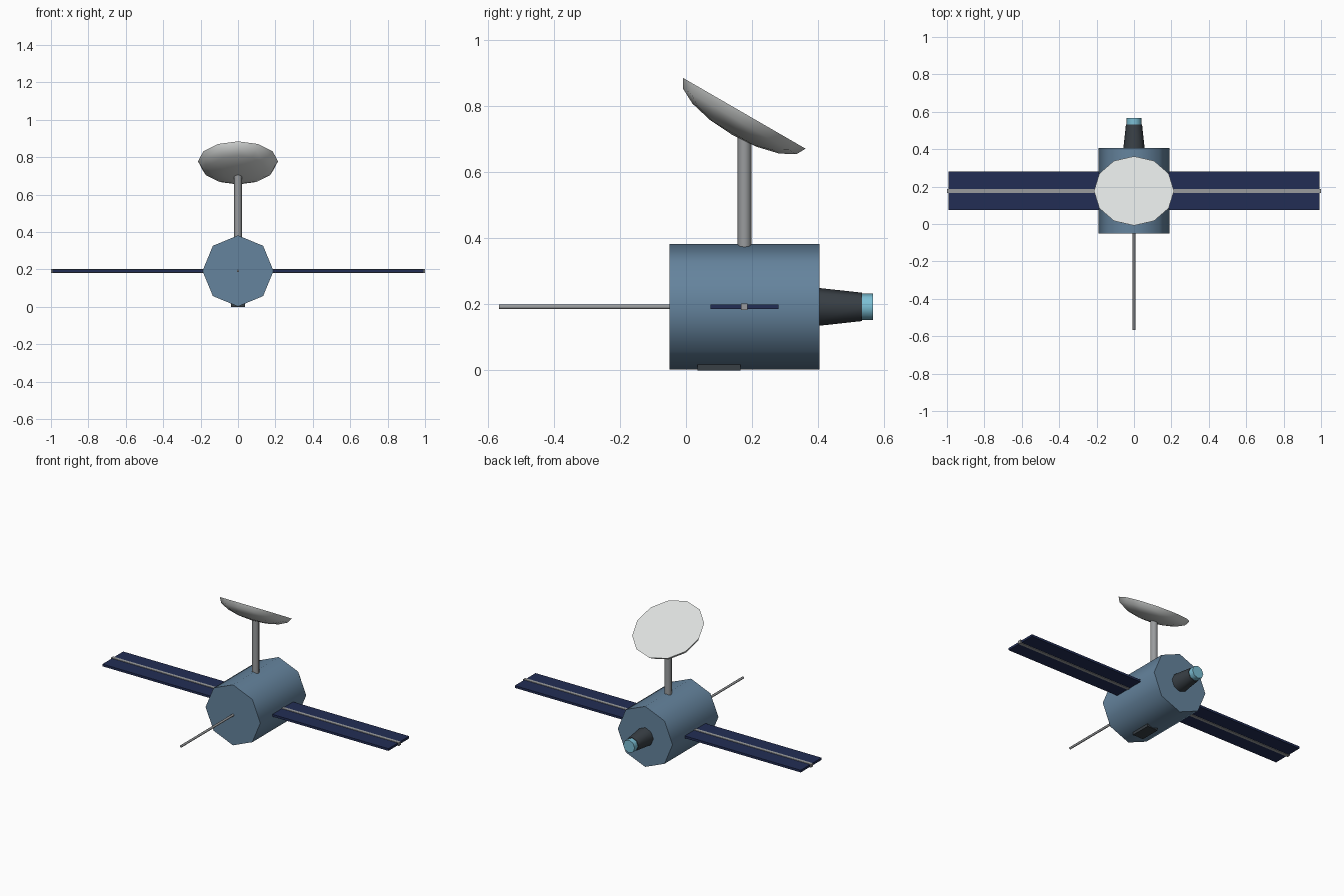
import bpy
import bmesh
from math import radians
from mathutils import Matrix

cube = bpy.data.objects.get("Cube")
if cube:
    bpy.data.objects.remove(cube, do_unlink=True)


def material(name, r, g, b):
    mat = bpy.data.materials.new(name)
    mat.use_nodes = True
    mat.diffuse_color = (r, g, b, 1)
    mat.node_tree.nodes["Principled BSDF"].inputs["Base Color"].default_value = (r, g, b, 1)
    return mat


steel_blue = material("steel blue", 0.13, 0.23, 0.34)
navy = material("navy", 0.016, 0.027, 0.09)
grey = material("metal grey", 0.32, 0.33, 0.34)
pale = material("pale grey", 0.72, 0.74, 0.73)
charcoal = material("charcoal", 0.04, 0.05, 0.06)
cyan = material("light cyan", 0.20, 0.52, 0.66)

AXIS_Z = 0.192   # height of the body axis
MAST_Y = 0.177   # line of the mast and the wings


def finish(obj, name, mat):
    obj.name = name
    obj.data.name = name
    obj.data.materials.append(mat)
    return obj


def smooth():
    bpy.ops.object.shade_smooth_by_angle(angle=radians(60))


def tube_y(name, mat, y0, y1, r0, r1, sides=8):
    """Tapered tube along the body axis, from y0 to y1."""
    bpy.ops.mesh.primitive_cone_add(
        vertices=sides, radius1=r0, radius2=r1, depth=y1 - y0,
        location=(0, (y0 + y1) / 2, AXIS_Z), rotation=(radians(-90), 0, 0))
    smooth()
    return finish(bpy.context.object, name, mat)


def box(name, mat, low, high):
    mesh = bpy.data.meshes.new(name)
    bm = bmesh.new()
    bmesh.ops.create_cube(bm, size=1)
    for v in bm.verts:
        v.co = [h if c > 0 else l for c, l, h in zip(v.co, low, high)]
    bm.to_mesh(mesh)
    bm.free()
    obj = bpy.data.objects.new(name, mesh)
    bpy.context.collection.objects.link(obj)
    return finish(obj, name, mat)


# Body, front antenna and rear thruster
tube_y("body", steel_blue, -0.05, 0.405, 0.19, 0.19)
tube_y("front_antenna", grey, -0.566, -0.04, 0.007, 0.007)
tube_y("thruster", charcoal, 0.405, 0.533, 0.057, 0.043)
tube_y("thruster_tip", cyan, 0.533, 0.566, 0.04, 0.04)

# Hatch under the body
box("belly_hatch", charcoal, (-0.037, 0.035, 0), (0.037, 0.165, 0.018))

# Solar wings on a shared spar
for side, x0, x1 in (("left", 0.185, 0.993), ("right", -0.993, -0.185)):
    box(side + "_solar_panel", navy,
        (x0, MAST_Y - 0.103, AXIS_Z - 0.007), (x1, MAST_Y + 0.103, AXIS_Z + 0.007))
box("wing_spar", grey, (-1, MAST_Y - 0.01, AXIS_Z - 0.01), (1, MAST_Y + 0.01, AXIS_Z + 0.01))

# Mast
bpy.ops.mesh.primitive_cylinder_add(vertices=8, radius=0.021, depth=0.36,
                                    location=(0, MAST_Y, 0.545))
smooth()
finish(bpy.context.object, "mast", grey)

# Dish: lower half of a flattened sphere, closed flat and tilted back
bm = bmesh.new()
bmesh.ops.create_uvsphere(bm, u_segments=12, v_segments=8, radius=0.214)
bmesh.ops.delete(bm, geom=[v for v in bm.verts if v.co.z > 0.001], context="VERTS")
bmesh.ops.contextual_create(bm, geom=[e for e in bm.edges if e.is_boundary])
bm.transform(Matrix.Diagonal((1, 1, 0.35, 1)))
bmesh.ops.recalc_face_normals(bm, faces=bm.faces)
dish_mesh = bpy.data.meshes.new("dish")
bm.to_mesh(dish_mesh)
bm.free()
dish = bpy.data.objects.new("dish", dish_mesh)
bpy.context.collection.objects.link(dish)
dish.location = (0, MAST_Y, 0.778)
dish.rotation_euler = (radians(-30), 0, 0)
finish(dish, "dish", pale)
bpy.ops.object.select_all(action="DESELECT")
dish.select_set(True)
bpy.context.view_layer.objects.active = dish
smooth()
